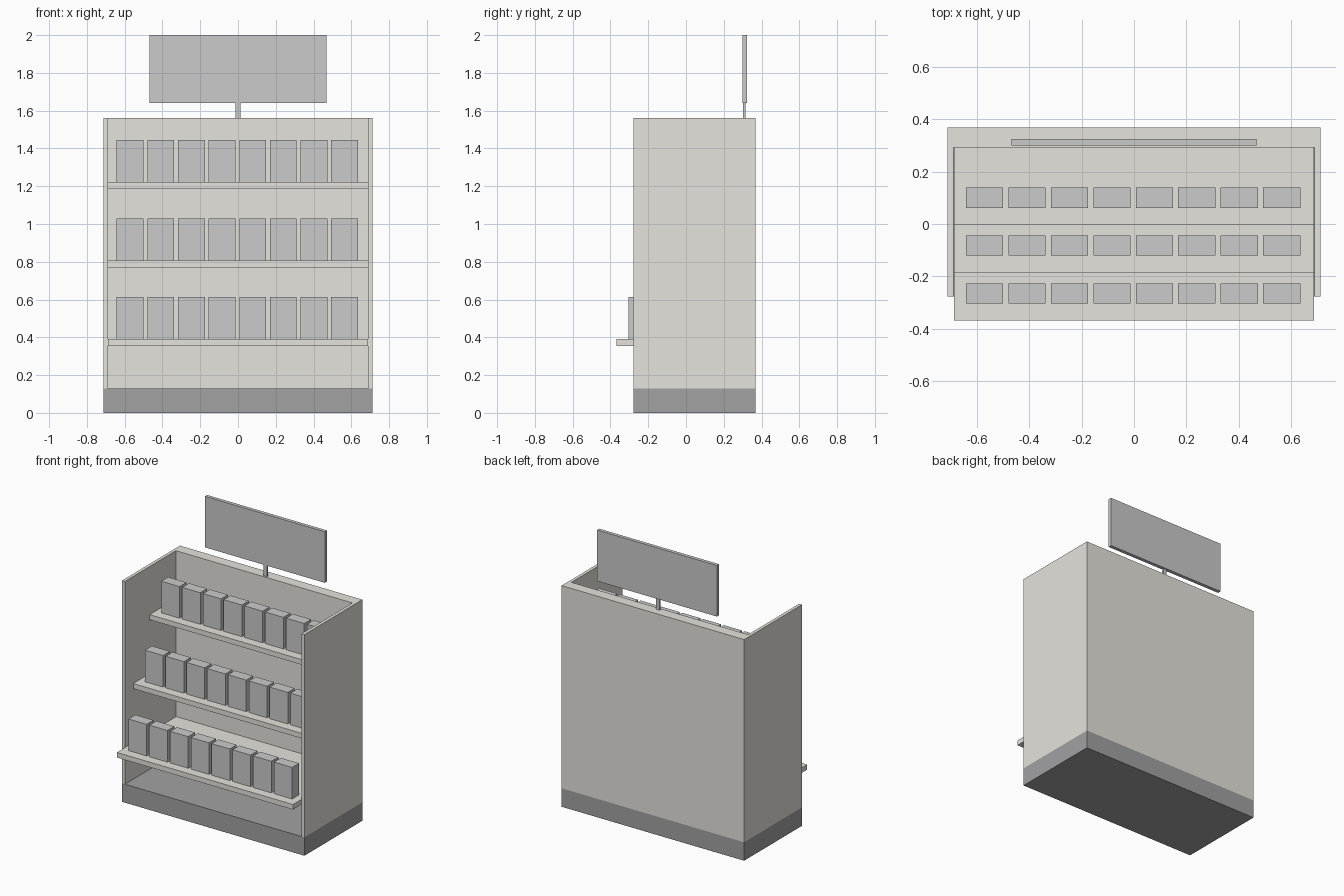
import bpy, bmesh

if "Cube" in bpy.data.objects:
    bpy.data.objects.remove(bpy.data.objects["Cube"])

def material(name, rgb):
    m = bpy.data.materials.new(name)
    m.diffuse_color = (*rgb, 1)
    m.use_nodes = True
    m.node_tree.nodes["Principled BSDF"].inputs["Base Color"].default_value = m.diffuse_color
    return m

beige = material("beige_panel", (0.79, 0.77, 0.72))
dark = material("dark_plinth", (0.36, 0.36, 0.37))

def prism(name, outline, z0, z1, mat=None):
    """Extrude a plan outline from z0 up to z1."""
    bm = bmesh.new()
    face = bm.faces.new([bm.verts.new((x, y, z0)) for x, y in outline])
    top = bmesh.ops.extrude_face_region(bm, geom=[face])["geom"]
    bmesh.ops.translate(bm, vec=(0, 0, z1 - z0),
                        verts=[v for v in top if isinstance(v, bmesh.types.BMVert)])
    bmesh.ops.recalc_face_normals(bm, faces=bm.faces)
    me = bpy.data.meshes.new(name)
    bm.to_mesh(me)
    bm.free()
    ob = bpy.data.objects.new(name, me)
    bpy.context.collection.objects.link(ob)
    if mat:
        me.materials.append(mat)
    return ob

def box(name, x0, x1, y0, y1, z0, z1, mat=None):
    return prism(name, [(x0, y0), (x1, y0), (x1, y1), (x0, y1)], z0, z1, mat)

W, IN = 0.712, 0.689                       # outer and inner half widths
FRONT, BACK, WALL = -0.277, 0.369, 0.292   # depth positions
PLINTH, TOP = 0.13, 1.56

# Plinth and U-shaped cabinet shell
box("plinth", -W, W, FRONT, BACK, 0, PLINTH, dark)
prism("cabinet_shell",
      [(-W, FRONT), (-IN, FRONT), (-IN, WALL), (IN, WALL),
       (IN, FRONT), (W, FRONT), (W, BACK), (-W, BACK)], PLINTH, TOP, beige)

# Stepped shelves, each with a row of product boxes
for i in range(3):
    y = -0.369 + 0.183 * i
    z = 0.39 + 0.416 * i
    box(f"shelf_{i + 1}", -0.687, 0.687, y, WALL, z - 0.036, z, beige)
    for j in range(8):
        x = -0.642 + 0.1622 * j
        box(f"product_box_{i + 1}_{j + 1}", x, x + 0.142,
            y + 0.065, y + 0.142, z, z + 0.223)

# Header sign on its post
box("sign_post", -0.014, 0.014, 0.303, 0.315, TOP, 1.64)
box("header_sign", -0.468, 0.468, 0.299, 0.324, 1.64, 2.0)
